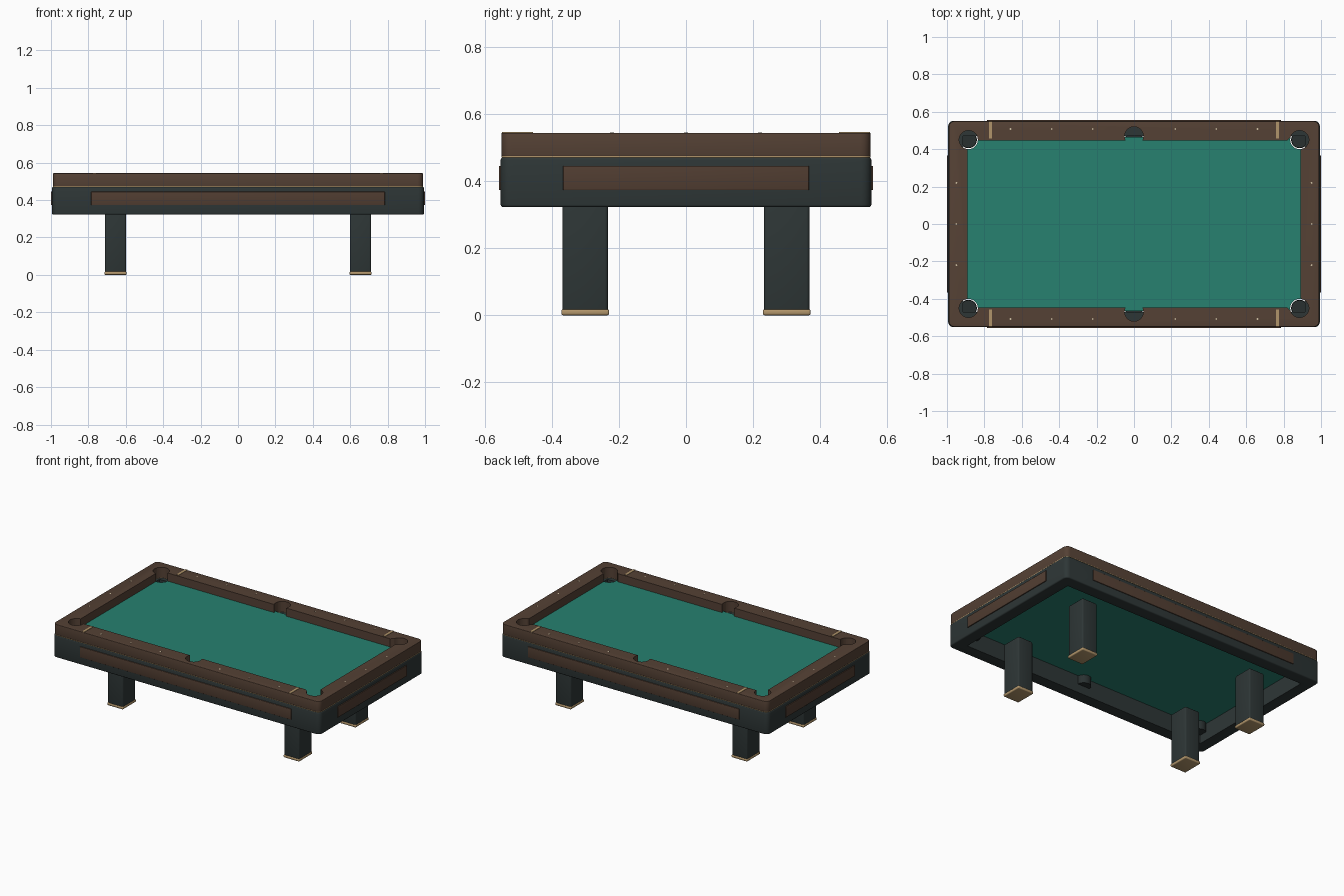
import bpy, bmesh, math
from mathutils import Matrix

if "Cube" in bpy.data.objects:
    bpy.data.objects.remove(bpy.data.objects["Cube"])


def material(name, rgb):
    m = bpy.data.materials.new(name)
    m.use_nodes = True
    m.diffuse_color = (*rgb, 1)
    m.node_tree.nodes["Principled BSDF"].inputs["Base Color"].default_value = (*rgb, 1)
    return m


WOOD = material("brown wood", (0.09, 0.053, 0.035))
PANEL = material("dark brown wood", (0.082, 0.047, 0.031))
BODY = material("charcoal", (0.027, 0.037, 0.037))
POCKET = material("pocket black", (0.022, 0.03, 0.03))
FELT = material("green felt", (0.02, 0.22, 0.16))
BRASS = material("brass", (0.44, 0.3, 0.145))
IVORY = material("ivory", (0.65, 0.55, 0.38))


def finish(bm, name, mat):
    bmesh.ops.recalc_face_normals(bm, faces=bm.faces)
    me = bpy.data.meshes.new(name)
    bm.to_mesh(me)
    bm.free()
    ob = bpy.data.objects.new(name, me)
    bpy.context.collection.objects.link(ob)
    me.materials.append(mat)
    return ob


def activate(ob):
    bpy.ops.object.select_all(action="DESELECT")
    ob.select_set(True)
    bpy.context.view_layer.objects.active = ob


def smooth(ob):
    activate(ob)
    bpy.ops.object.shade_smooth_by_angle(angle=math.radians(35))


def box(name, center, half, mat, bevel=0.0, corner=0.0, turn=0.0):
    """Box with optional rounded upright corners and rounded remaining edges."""
    bm = bmesh.new()
    bmesh.ops.create_cube(bm, size=2)
    bm.transform(Matrix.Translation(center) @ Matrix.Rotation(turn, 4, "Z")
                 @ Matrix.Diagonal((*half, 1)))
    if corner:
        upright = [e for e in bm.edges
                   if abs(e.verts[0].co.z - e.verts[1].co.z) > half[2]]
        bmesh.ops.bevel(bm, geom=upright, offset=corner, segments=4,
                        profile=0.5, affect="EDGES")
    if bevel:
        sharp = [e for e in bm.edges if e.calc_face_angle() > 1]
        bmesh.ops.bevel(bm, geom=sharp, offset=bevel, segments=3,
                        profile=0.5, affect="EDGES")
    ob = finish(bm, name, mat)
    if bevel or corner:
        smooth(ob)
    return ob


def cylinder(name, center, radius, depth, mat, sides=32):
    bm = bmesh.new()
    bmesh.ops.create_cone(bm, cap_ends=True, segments=sides, radius1=radius,
                          radius2=radius, depth=depth,
                          matrix=Matrix.Translation(center))
    return finish(bm, name, mat)


def cut(ob, cutters):
    for c in cutters:
        mod = ob.modifiers.new("cut", "BOOLEAN")
        mod.operation, mod.solver, mod.object = "DIFFERENCE", "EXACT", c
        activate(ob)
        bpy.ops.object.modifier_apply(modifier=mod.name)


CORNERS = [(sx, sy) for sx in (1, -1) for sy in (1, -1)]
corner_pockets = [(0.885 * sx, 0.45 * sy) for sx, sy in CORNERS]
side_pockets = [(0, 0.47), (0, -0.47)]
pockets = corner_pockets + side_pockets

# Cutters: pocket holes, pocket mouths, the rail opening and the frame well
holes = [cylinder("pocket_cutter", (x, y, 0.53), 0.05, 0.3, WOOD)
         for x, y in pockets]
mouths = [box("mouth_cutter", (x - 0.035 * sx, y - 0.035 * sy, 0.5),
              (0.057, 0.044, 0.11), WOOD, turn=math.atan2(sy, sx))
          for (x, y), (sx, sy) in zip(corner_pockets, CORNERS)]
mouths += [box("mouth_cutter", (0, y * 0.95, 0.5), (0.04, 0.03, 0.11), WOOD)
           for x, y in side_pockets]
opening = box("opening_cutter", (0, 0, 0.4), (0.89, 0.446, 0.4), WOOD)
well = box("well_cutter", (0, 0, 0.4), (0.914, 0.47, 0.4), WOOD)

# Wooden rail around the playing surface
rail = box("rail", (0, 0, 0.5085), (0.99, 0.55, 0.035), WOOD, 0.003, 0.03)
cut(rail, [opening] + holes + mouths)
smooth(rail)

# Brass line between the rail and the body
trim = box("brass_trim", (0, 0, 0.472), (0.99, 0.55, 0.002), BRASS, corner=0.03)
cut(trim, [opening] + holes + mouths)

# Hollow body frame, its top showing as a ledge inside the pockets
frame = box("body_frame", (0, 0, 0.3965), (0.994, 0.552, 0.0745), BODY, 0.008, 0.03)
cut(frame, [well])
smooth(frame)

# Felt covered bed, tongued into the side pockets
bed = box("felt_bed", (0, 0, 0.462), (0.913, 0.466, 0.027), FELT)
cut(bed, holes[:4])

for c in holes + mouths + [opening, well]:
    bpy.data.objects.remove(c)

# Pocket cups hanging below the bed
R, BOTTOM, TOP, WALL = 0.045, 0.38, 0.465, 0.005
profile = [(0, BOTTOM), (R, BOTTOM), (R, TOP), (R - WALL, TOP),
           (R - WALL, BOTTOM + WALL), (0, BOTTOM + WALL)]
for x, y in pockets:
    bm = bmesh.new()
    vs = [bm.verts.new((r, 0, z)) for r, z in profile]
    es = [bm.edges.new(pair) for pair in zip(vs, vs[1:])]
    bmesh.ops.spin(bm, geom=vs + es, cent=(0, 0, 0), axis=(0, 0, 1),
                   angle=math.tau, steps=32)
    bmesh.ops.remove_doubles(bm, verts=bm.verts, dist=1e-5)
    bm.transform(Matrix.Translation((x, y, 0)))
    smooth(finish(bm, "pocket_cup", POCKET))

# Raised panels on the four sides of the body
for s in (1, -1):
    box("long_panel", (0, 0.55 * s, 0.409), (0.785, 0.007, 0.036), PANEL, 0.002)
    box("end_panel", (0.991 * s, 0, 0.409), (0.009, 0.366, 0.036), PANEL, 0.002)

# Legs with brass feet
for sx, sy in CORNERS:
    x, y = 0.655 * sx, 0.3 * sy
    box("leg", (x, y, 0.186), (0.057, 0.068, 0.176), BODY, 0.01)
    box("brass_foot", (x, y, 0.009), (0.059, 0.071, 0.009), BRASS, 0.006)

# Brass bands and sight markers on the rail top
for sx, sy in CORNERS:
    box("brass_band", (0.768 * sx, 0.502 * sy, 0.544), (0.008, 0.046, 0.002), BRASS)
sights = [(x * sx, 0.508 * sy) for x in (0.22, 0.44, 0.66) for sx, sy in CORNERS]
sights += [(0.95 * s, y) for s in (1, -1) for y in (-0.22, 0, 0.22)]
for x, y in sights:
    cylinder("sight_marker", (x, y, 0.543), 0.006, 0.004, IVORY, 4)
